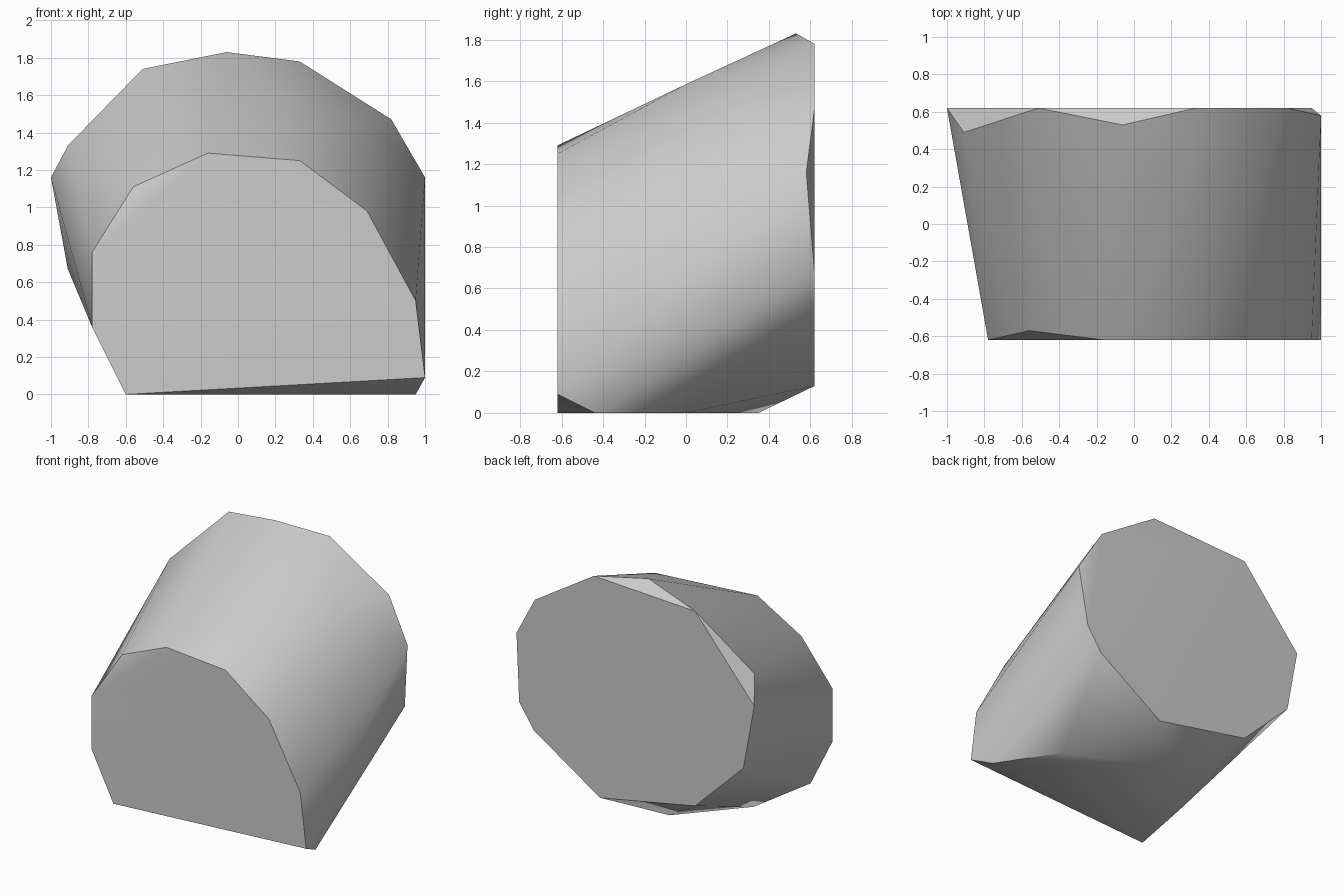
import bpy
import bmesh
import math

cube = bpy.data.objects.get("Cube")
if cube:
    bpy.data.objects.remove(cube, do_unlink=True)

# Plain grey stone
stone = bpy.data.materials.new("stone grey")
stone.use_nodes = True
grey = (0.6, 0.6, 0.6, 1)
stone.diffuse_color = grey
stone.node_tree.nodes["Principled BSDF"].inputs["Base Color"].default_value = grey

D = 0.62  # half depth of the rock
# Flat front outline (x, z)
front = [(-0.78, 0.76), (-0.78, 0.36), (-0.6, 0), (1, 0.09), (0.95, 0.5),
         (0.69, 0.98), (0.33, 1.25), (-0.16, 1.29)]
# Flat back outline (x, z)
back = [(-1, 1.16), (-0.51, 1.74), (0.33, 1.78), (0.82, 1.47), (0.95, 0.67),
        (0.83, 0.49), (0.28, 0.13), (-0.51, 0.28), (-0.91, 0.67)]
# Chipped corners next to the two flat ends
chips = [(-0.56, -0.57, 1.11), (1, 0.58, 1.16), (-0.91, 0.49, 1.33), (-0.06, 0.53, 1.83)]
# Ridge points on the top
ridge = [(0.26, 0, 1.585), (0.68, 0.22, 1.47)]
# Resting points on the ground
base = [(0.95, -0.44, 0), (0.66, 0, 0), (-0.11, 0.35, 0), (-0.5, -0.09, 0)]

points = [(x, -D, z) for x, z in front] + [(x, D, z) for x, z in back] + chips + ridge + base

# Wrap the corners in a faceted shell
bm = bmesh.new()
for p in points:
    bm.verts.new(p)
hull = bmesh.ops.convex_hull(bm, input=bm.verts)
loose = [v for v in hull["geom_interior"] if isinstance(v, bmesh.types.BMVert)]
bmesh.ops.delete(bm, geom=loose, context="VERTS")
bmesh.ops.dissolve_limit(bm, angle_limit=math.radians(1), verts=bm.verts, edges=bm.edges)
bmesh.ops.recalc_face_normals(bm, faces=bm.faces)
mesh = bpy.data.meshes.new("rock")
bm.to_mesh(mesh)
bm.free()
mesh.materials.append(stone)

rock = bpy.data.objects.new("rock", mesh)
bpy.context.collection.objects.link(rock)
bpy.context.view_layer.objects.active = rock
rock.select_set(True)
bpy.ops.object.shade_smooth_by_angle(angle=math.radians(35))
